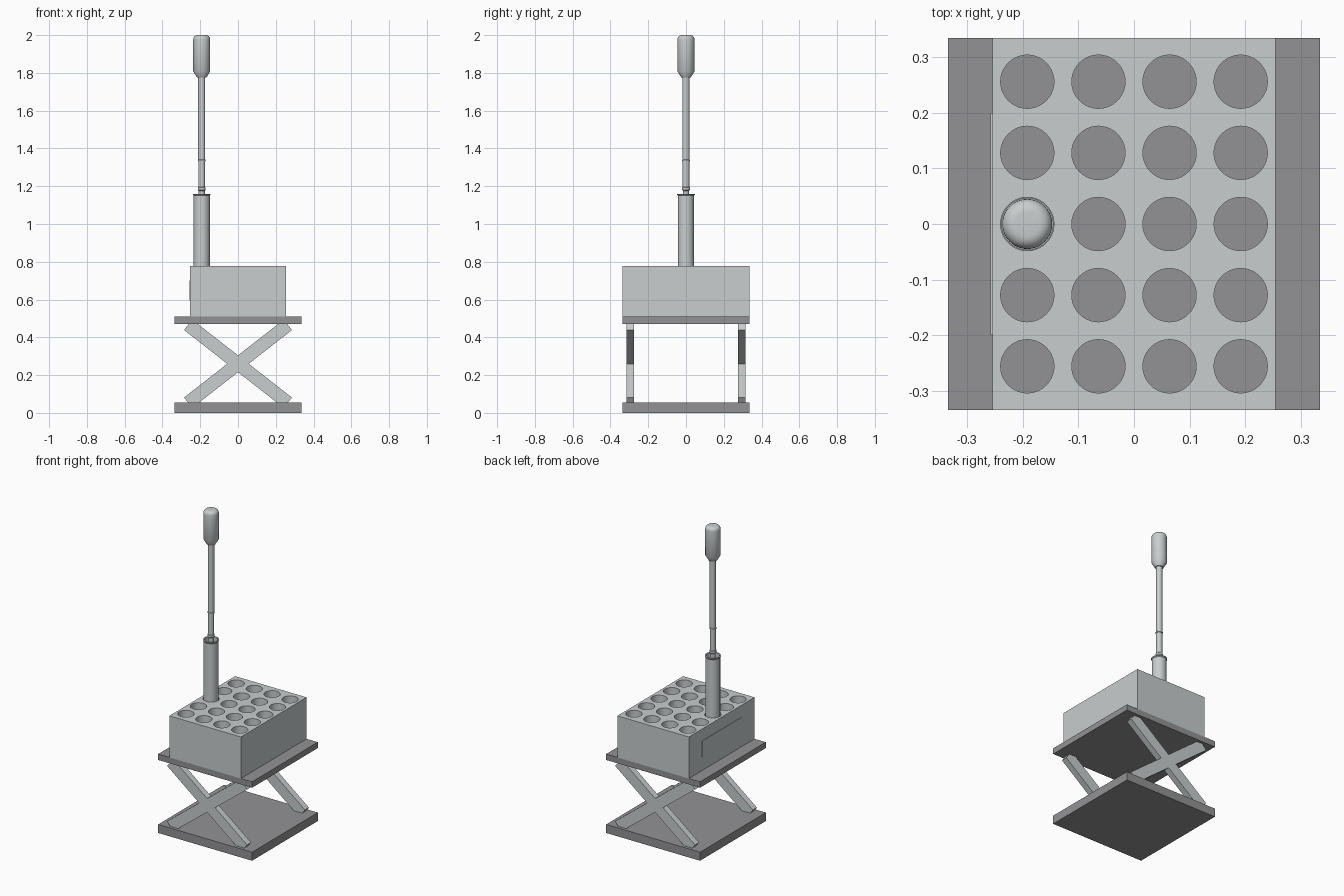
import bpy, bmesh, math
from mathutils import Matrix

if "Cube" in bpy.data.objects:
    bpy.data.objects.remove(bpy.data.objects["Cube"], do_unlink=True)


def material(name, rgb):
    m = bpy.data.materials.new(name)
    m.use_nodes = True
    m.diffuse_color = (*rgb, 1)
    m.node_tree.nodes["Principled BSDF"].inputs["Base Color"].default_value = (*rgb, 1)
    return m


light = material("light grey", (0.58, 0.61, 0.62))
dark = material("dark grey", (0.29, 0.29, 0.30))


def finish(name, bm, mat):
    bmesh.ops.recalc_face_normals(bm, faces=bm.faces)
    mesh = bpy.data.meshes.new(name)
    bm.to_mesh(mesh)
    bm.free()
    mesh.materials.append(mat)
    obj = bpy.data.objects.new(name, mesh)
    bpy.context.collection.objects.link(obj)
    return obj


def box(name, size, loc, mat, tilt=0):
    bm = bmesh.new()
    m = Matrix.Translation(loc) @ Matrix.Rotation(tilt, 4, "Y") @ Matrix.Diagonal((*size, 1))
    bmesh.ops.create_cube(bm, size=1, matrix=m)
    return finish(name, bm, mat)


def smooth(obj):
    bpy.ops.object.select_all(action="DESELECT")
    obj.select_set(True)
    bpy.context.view_layer.objects.active = obj
    bpy.ops.object.shade_smooth_by_angle(angle=math.radians(35))


def lathe(name, profile, x, mat, steps=40):
    bm = bmesh.new()
    verts = [bm.verts.new((r, 0, z)) for r, z in profile]
    edges = [bm.edges.new(pair) for pair in zip(verts, verts[1:])]
    bmesh.ops.spin(bm, geom=verts + edges, axis=(0, 0, 1), cent=(0, 0, 0),
                   angle=math.tau, steps=steps)
    bmesh.ops.remove_doubles(bm, verts=bm.verts, dist=0.0001)
    bmesh.ops.translate(bm, vec=(x, 0, 0), verts=bm.verts)
    obj = finish(name, bm, mat)
    smooth(obj)
    return obj


# Scissor lift: two plates joined by crossed arms
box("base_plate", (0.67, 0.67, 0.055), (0, 0, 0.0275), dark)
box("top_plate", (0.67, 0.67, 0.038), (0, 0, 0.49), dark)
for side, y in (("front", -0.295), ("back", 0.295)):
    for label, sign in (("rising", -1), ("falling", 1)):
        box(f"{side}_{label}_arm", (0.67, 0.04, 0.07), (0, y, 0.26), light,
            sign * math.radians(38))

# Rack block with a grid of round wells
rack = box("rack_block", (0.51, 0.67, 0.268), (0, 0, 0.643), light)
WELL_FLOOR = 0.53
bm = bmesh.new()
for col in range(4):
    for row in range(5):
        place = Matrix.Translation(((col - 1.5) * 0.128, (row - 2) * 0.128, WELL_FLOOR + 0.2))
        bmesh.ops.create_cone(bm, cap_ends=True, segments=40, radius1=0.048,
                              radius2=0.048, depth=0.4, matrix=place)
cutter = finish("well_cutter", bm, light)
cutter.hide_render = True
cut = rack.modifiers.new("wells", "BOOLEAN")
cut.operation, cut.solver, cut.object = "DIFFERENCE", "EXACT", cutter
bpy.context.view_layer.objects.active = rack
bpy.ops.object.modifier_apply(modifier=cut.name)
bpy.data.objects.remove(cutter, do_unlink=True)
rack.data.materials.clear()
rack.data.materials.append(light)
rack.data.materials.append(dark)
for face in rack.data.polygons:
    face.material_index = int(abs(face.center.z - WELL_FLOOR) < 0.01 and face.normal.z > 0.9)
smooth(rack)

# Thin label plate on the right side
box("label_plate", (0.004, 0.4, 0.105), (-0.256, 0, 0.648), light)

# Open tube with a flared lip standing in one well
X = -0.192
lathe("tube", [(0, 0.535), (0.043, 0.535), (0.043, 1.15), (0.047, 1.155), (0.047, 1.16),
               (0.039, 1.16), (0.039, 0.56), (0, 0.56)], X, light)

# Rod with collars, ending in a rounded grip
lathe("rod", [(0, 0.6), (0.016, 0.6), (0.016, 1.175), (0.021, 1.18), (0.021, 1.192),
              (0.018, 1.195), (0.018, 1.33), (0.021, 1.332), (0.021, 1.339),
              (0.0185, 1.341), (0.0185, 1.78), (0, 1.78)], X, light)
dome = [(0.022 + 0.023 * math.cos(a), 1.977 + 0.023 * math.sin(a))
        for a in (math.radians(15 * i) for i in range(7))]
lathe("grip", [(0, 1.775), (0.025, 1.775), (0.045, 1.808)] + dome + [(0, 2.0)], X, light)
